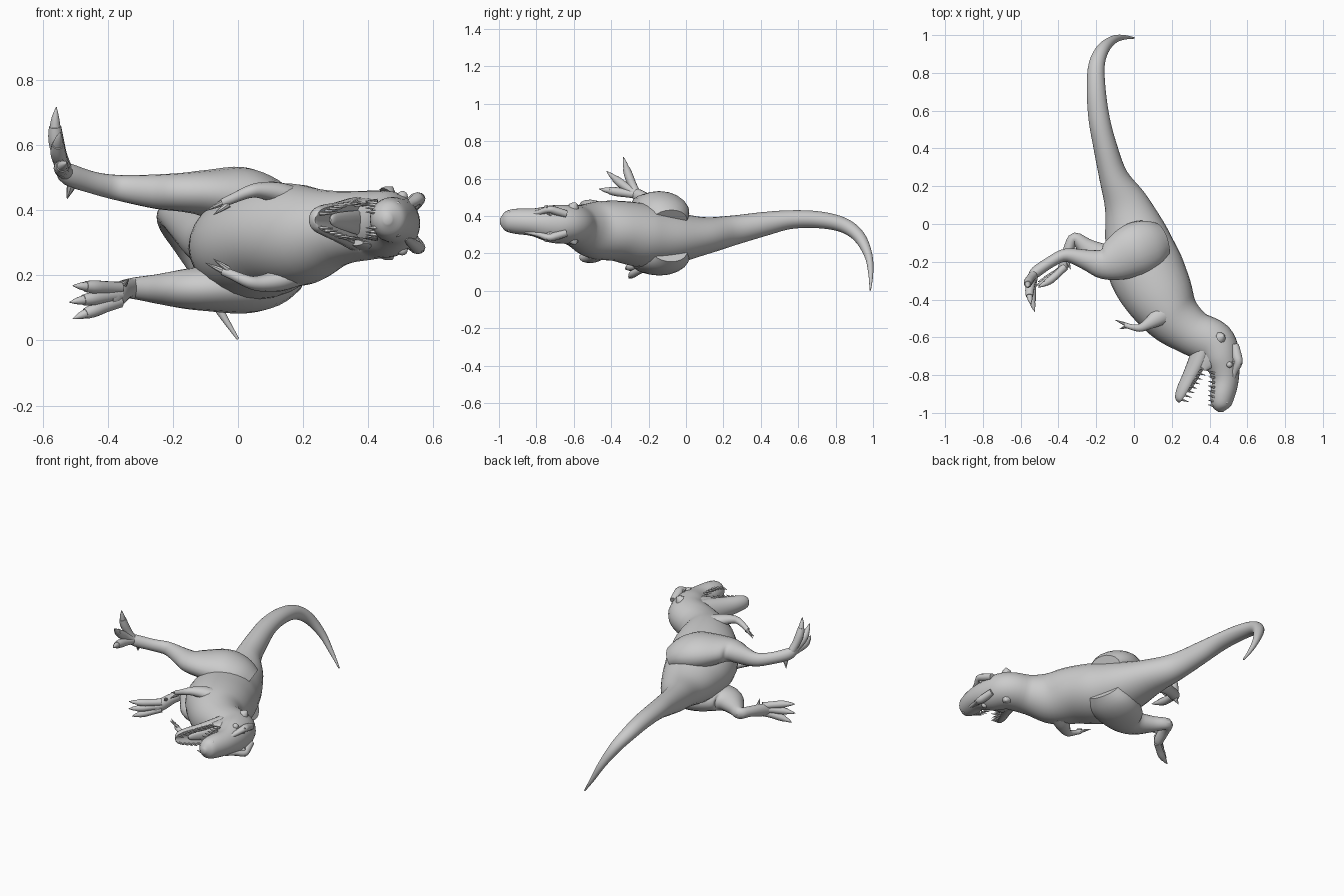
import bpy, bmesh, math
from mathutils import Vector

skin = bpy.data.materials.new("grey_skin")
skin.diffuse_color = (0.6, 0.6, 0.6, 1)
Z = Vector((0, 0, 1))


def finish(name, bm, angle=40):
    bmesh.ops.recalc_face_normals(bm, faces=bm.faces)
    me = bpy.data.meshes.new(name)
    bm.to_mesh(me)
    bm.free()
    me.materials.append(skin)
    ob = bpy.data.objects.new(name, me)
    bpy.context.collection.objects.link(ob)
    bpy.ops.object.select_all(action='DESELECT')
    ob.select_set(True)
    bpy.context.view_layer.objects.active = ob
    bpy.ops.object.shade_smooth_by_angle(angle=math.radians(angle))
    return ob


def spline(rows, sub):
    """Catmull-Rom through rows of (x, y, z, in-plane radius, sideways radius)."""
    out = []
    for i in range(len(rows) - 1):
        p0, p1 = rows[max(i - 1, 0)], rows[i]
        p2, p3 = rows[i + 1], rows[min(i + 2, len(rows) - 1)]
        for k in range(sub):
            t = k / sub
            out.append([0.5 * (2 * b + (c - a) * t + (2 * a - 5 * b + 4 * c - d) * t * t
                               + (3 * b - a - 3 * c + d) * t ** 3)
                        for a, b, c, d in zip(p0, p1, p2, p3)])
    out.append(list(rows[-1]))
    return out


def add_loft(bm, rows, sub=4, seg=16, dent=0.0, ref=Z):
    pts = spline(rows, sub)
    rings = []
    for i, p in enumerate(pts):
        c = Vector(p[:3])
        t = (Vector(pts[min(i + 1, len(pts) - 1)][:3]) - Vector(pts[max(i - 1, 0)][:3])).normalized()
        side = (ref - t * ref.dot(t)).normalized()
        up = side.cross(t)
        a, b = max(p[3], 0.001), max(p[4], 0.001)
        ring = []
        for k in range(seg):
            w = 2 * math.pi * k / seg
            s = math.sin(w)
            h = a * s * (1 - dent * s * s) if s > 0 else a * s
            ring.append(bm.verts.new(c + up * h + side * (b * math.cos(w))))
        rings.append(ring)
    for r0, r1 in zip(rings, rings[1:]):
        for k in range(seg):
            j = (k + 1) % seg
            bm.faces.new((r0[k], r0[j], r1[j], r1[k]))
    bm.faces.new(rings[0])
    bm.faces.new(rings[-1])


def loft(name, rows, **kw):
    bm = bmesh.new()
    add_loft(bm, rows, **kw)
    return finish(name, bm)


def spikes(name, items, seg=8):
    """Tapered spikes given as (base, tip, radius)."""
    bm = bmesh.new()
    for base, tip, r in items:
        m = [(u + v) / 2 for u, v in zip(base, tip)]
        add_loft(bm, [(*base, r, r), (*m, r * .65, r * .65), (*tip, .001, .001)],
                 sub=2, seg=seg, ref=Vector((.31, .2, .93)))
    return finish(name, bm)


# tail, torso, neck, skull and upper jaw in one skin
loft("body", [
    (0, .985, .004, .004, .004), (-.055, .988, .09, .013, .013), (-.11, .975, .19, .022, .022),
    (-.165, .925, .29, .034, .033), (-.198, .84, .352, .043, .04), (-.2, .71, .38, .05, .045),
    (-.185, .56, .381, .056, .05), (-.155, .42, .358, .062, .064), (-.108, .25, .323, .077, .08),
    (-.04, .1, .295, .12, .1), (.01, -.06, .285, .168, .14), (.055, -.22, .295, .2, .17),
    (.125, -.365, .32, .188, .162), (.205, -.49, .325, .152, .152), (.31, -.575, .345, .122, .115),
    (.42, -.63, .355, .118, .105), (.465, -.72, .358, .096, .1), (.483, -.82, .367, .072, .074),
    (.468, -.91, .372, .064, .067), (.46, -.965, .372, .048, .052), (.46, -.995, .372, .012, .014),
], sub=5, seg=28)

# lower jaw, hollow on the mouth side, with a tongue
loft("lower_jaw", [
    (.385, -.62, .355, .06, .09), (.35, -.72, .36, .06, .078), (.305, -.81, .365, .05, .06),
    (.265, -.885, .37, .042, .047), (.243, -.93, .37, .028, .034), (.236, -.945, .37, .006, .01),
], seg=24, dent=.9)
loft("tongue", [(.385, -.69, .36, .02, .04), (.34, -.79, .365, .014, .032),
                (.295, -.87, .37, .01, .02), (.283, -.89, .37, .003, .006)], seg=12)

# cheek muscles joining the jaws
for s, n in ((1, "upper"), (-1, "lower")):
    loft(n + "_cheek", [(.44, -.62, .355 + s * .07, .04, .02), (.4, -.70, .357 + s * .068, .055, .014),
                        (.36, -.76, .36 + s * .06, .03, .009)], seg=12)

# teeth in both jaws
teeth = []
for s in (1, -1):
    for i in range(8):
        f = i / 7
        y = -.79 - .175 * f
        z = .37 + s * (.058 - .034 * f ** 3)
        teeth.append(((.428, y, z), (.392, y + .008, z), .0075))
        x, y = .352 - .1 * f, -.765 - .165 * f
        z = .367 + s * (.054 - .032 * f ** 2)
        teeth.append(((x, y, z), (x + .04, y - .012, z), .0065))
spikes("teeth", teeth, 6)

# brow horns, ridges, eyes and nostrils
for s, n in ((1, "upper"), (-1, "lower")):
    m = .36
    loft(n + "_brow", [(.535, -.64, m + s * .05, .02, .02), (.545, -.70, m + s * .068, .026, .022),
                       (.552, -.735, m + s * .075, .022, .019), (.53, -.79, m + s * .058, .016, .014),
                       (.515, -.86, m + s * .045, .008, .008)], seg=12)
    spikes(n + "_brow_horn", [((.535, -.725, m + s * .06), (.57, -.745, m + s * .088), .024),
                              ((.46, -.60, m + s * .09), (.475, -.59, m + s * .112), .03)])
    for part, pos, r in (("eye", (.505, -.745, m + s * .082), .017),
                         ("nostril", (.49, -.945, .372 + s * .045), .01)):
        bm = bmesh.new()
        bmesh.ops.create_uvsphere(bm, u_segments=14, v_segments=8, radius=r)
        bmesh.ops.translate(bm, verts=bm.verts, vec=pos)
        finish(n + "_" + part, bm)

# legs: thigh, shank and long foot bone
loft("upper_leg", [
    (.14, -.09, .375, .1, .07), (.08, -.11, .415, .135, .088), (0, -.14, .438, .142, .096),
    (-.1, -.19, .452, .113, .072), (-.17, -.21, .455, .08, .06), (-.25, -.19, .457, .055, .053),
    (-.36, -.165, .468, .035, .04), (-.44, -.2, .483, .03, .034), (-.52, -.255, .51, .03, .034),
    (-.543, -.285, .535, .018, .022)], seg=20)
loft("lower_leg", [
    (.15, -.09, .215, .1, .07), (.09, -.11, .18, .135, .08), (.01, -.14, .168, .142, .086),
    (-.1, -.185, .16, .115, .07), (-.17, -.18, .158, .085, .06), (-.25, -.125, .158, .05, .045),
    (-.315, -.075, .16, .03, .034), (-.345, -.13, .157, .028, .03), (-.37, -.215, .14, .028, .036),
    (-.395, -.255, .125, .016, .026)], seg=20)


def toe(name, base, tip, bend, r):
    """Fleshy toe bowed along bend, ending in a claw."""
    b, t, o = Vector(base), Vector(tip), Vector(bend)
    ref = Vector((.3, .8, .5))
    at = lambda f: b.lerp(t, f) + o * math.sin(math.pi * f)
    rows = [(*at(f), r * k, r * k) for f, k in ((0, 1), (.25, .95), (.5, 1), (.7, .8))]
    loft(name, rows, sub=3, seg=12, ref=ref)
    claw = [(*at(f), r * k, r * k) for f, k in ((.66, .74), (.83, .5), (1, .05))]
    loft(name + "_claw", claw, sub=3, seg=10, ref=ref)


for i, tip in enumerate([(-.558, -.335, .717), (-.545, -.425, .64), (-.525, -.465, .545)]):
    toe(f"upper_toe_{i}", (-.528, -.262, .515), tip, (-.016, -.008, 0), .024)
for i, (z, y) in enumerate([(.168, -.335), (.117, -.325), (.066, -.305)]):
    toe(f"lower_toe_{i}", (-.365, -.225, .14 + (1 - i) * .02), (-.508 - .01 * (i == 1), y, z),
        (-.004, -.015, 0), .021)
spikes("dewclaws", [((-.505, -.245, .495), (-.525, -.225, .435), .018),
                    ((-.36, -.18, .16), (-.335, -.24, .19), .014)])

# short arms with two fingers each
for s, n in ((1, "upper"), (-1, "lower")):
    z = lambda d: .318 + s * d
    loft(n + "_arm", [
        (.17, -.47, z(.115), .055, .04), (.12, -.5, z(.135), .045, .034), (.065, -.535, z(.143), .028, .024),
        (.03, -.55, z(.137), .021, .019), (-.015, -.545, z(.118), .015, .015),
        (-.045, -.535, z(.105), .014, .014)], seg=14)
    spikes(n + "_fingers", [((-.035, -.535, z(.11)), (-.1, -.508, z(.08)), .011),
                            ((-.03, -.54, z(.1)), (-.075, -.555, z(.068)), .011)])
